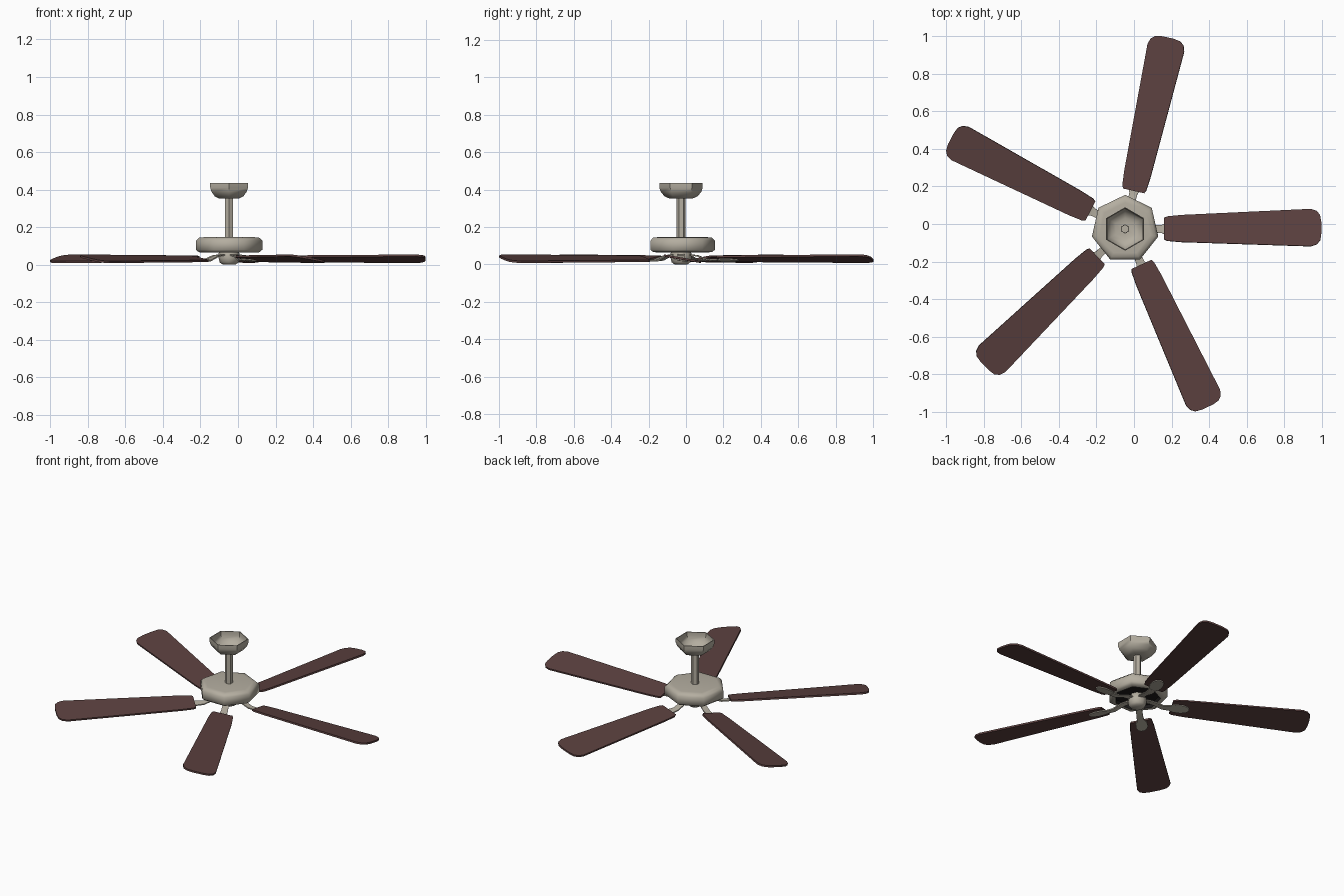
import bpy, bmesh, math
from mathutils import Matrix, Vector

if "Cube" in bpy.data.objects:
    bpy.data.objects.remove(bpy.data.objects["Cube"])

CX, CY = -0.0475, -0.0265          # fan axis
ANGLES = [0.4, 77.3, 152.6, 224.3, 294.8]
PITCH = math.radians(-10)
BLADE_Z = 0.031


def material(name, rgb):
    m = bpy.data.materials.new(name)
    m.diffuse_color = (*rgb, 1)
    m.use_nodes = True
    m.node_tree.nodes["Principled BSDF"].inputs["Base Color"].default_value = m.diffuse_color
    return m


METAL = material("brushed_nickel", (0.46, 0.425, 0.355))
WOOD = material("dark_wood", (0.105, 0.052, 0.05))
DARK = material("dark_interior", (0.012, 0.011, 0.011))


def finish(name, bm, mat, smooth=None):
    bmesh.ops.recalc_face_normals(bm, faces=bm.faces)
    me = bpy.data.meshes.new(name)
    bm.to_mesh(me)
    bm.free()
    me.materials.append(mat)
    if smooth:
        me.polygons.foreach_set("use_smooth", [True] * len(me.polygons))
        me.set_sharp_from_angle(angle=math.radians(smooth))
    ob = bpy.data.objects.new(name, me)
    bpy.context.collection.objects.link(ob)
    return ob


def lathe(name, profile, sides, mat, smooth=56):
    """Turn an (r, z) profile around the fan axis; r = 0 closes to a point."""
    bm = bmesh.new()
    rings = []
    for r, z in profile:
        if r == 0:
            rings.append([bm.verts.new((CX, CY, z))] * sides)
            continue
        ring = []
        for i in range(sides):
            a = math.pi / 2 + 2 * math.pi * i / sides
            ring.append(bm.verts.new((CX + r * math.cos(a), CY + r * math.sin(a), z)))
        rings.append(ring)
    for lo, hi in zip(rings, rings[1:]):
        for i in range(sides):
            j = (i + 1) % sides
            quad = list(dict.fromkeys((lo[i], lo[j], hi[j], hi[i])))
            bm.faces.new(quad)
    return finish(name, bm, mat, smooth)


def slab(bm, outline, thick, z, matrix):
    """Extruded flat outline, centred on local z, moved by matrix."""
    verts = [bm.verts.new((x, y, z - thick / 2)) for x, y in outline]
    face = bm.faces.new(verts)
    ext = bmesh.ops.extrude_face_region(bm, geom=[face])
    top = [v for v in ext["geom"] if isinstance(v, bmesh.types.BMVert)]
    bmesh.ops.translate(bm, verts=top, vec=(0, 0, thick))
    bmesh.ops.transform(bm, matrix=matrix, verts=verts + top)


def mirrored(half):
    return half + [(x, -y) for x, y in reversed(half)]


# ceiling canopy: open bowl with a thin wall
lathe("canopy", [(0.024, 0.352), (0.06, 0.352), (0.088, 0.364), (0.108, 0.388),
                 (0.116, 0.41), (0.116, 0.436), (0.111, 0.436), (0.111, 0.411),
                 (0.103, 0.39), (0.085, 0.368), (0.058, 0.357), (0.024, 0.357)],
      6, METAL)
# hanging rod with dark bore
lathe("down_rod", [(0.024, 0.14), (0.024, 0.358)], 6, METAL)
lathe("rod_bore", [(0.021, 0.147), (0.021, 0.358), (0.024, 0.358)], 6, DARK)
# motor housing and its dark underside recess
lathe("motor_housing", [(0.14, 0.065), (0.165, 0.066), (0.1815, 0.079), (0.1815, 0.128),
                        (0.165, 0.143), (0.14, 0.146), (0, 0.146)], 7, METAL)
lathe("motor_recess", [(0.14, 0.065), (0.135, 0.085), (0, 0.085)], 7, DARK)
# lower hub
lathe("lower_hub", [(0, 0.0), (0.035, 0.001), (0.05, 0.012), (0.056, 0.035),
                    (0.056, 0.06), (0.04, 0.085)], 8, METAL)

BLADE = mirrored([(0.208, 0.058), (0.225, 0.066), (0.30, 0.073), (0.94, 0.099),
                  (0.99, 0.101), (1.022, 0.09), (1.04, 0.068), (1.046, 0.03)])
PAD = mirrored([(0.19, 0.02), (0.225, 0.034), (0.27, 0.036), (0.30, 0.026), (0.315, 0.01)])

for n, deg in enumerate(ANGLES, 1):
    place = Matrix.Translation((CX, CY, BLADE_Z)) @ Matrix.Rotation(math.radians(deg), 4, 'Z')
    tilted = place @ Matrix.Rotation(PITCH, 4, 'X')

    # blade
    bm = bmesh.new()
    slab(bm, BLADE, 0.011, 0, tilted)
    finish(f"blade_{n}", bm, WOOD)

    # blade bracket: mounting pad and bent arm running to the hub
    bm = bmesh.new()
    slab(bm, PAD, 0.006, -0.0085, tilted)
    path = [(0.04, 0.022, 0.018, 0), (0.09, 0.016, 0.018, 0),
            (0.155, -0.008, 0.02, PITCH / 2), (0.20, -0.0085, 0.022, PITCH)]
    prev = None
    for x, z, w, tilt in path:
        ring = []
        for y, dz in ((-w, -0.004), (w, -0.004), (w, 0.003), (-w, 0.003)):
            p = Matrix.Rotation(tilt, 3, 'X') @ Vector((x, y, z + dz))
            ring.append(bm.verts.new(place @ p))
        if prev:
            for i in range(4):
                j = (i + 1) % 4
                bm.faces.new((prev[i], prev[j], ring[j], ring[i]))
        else:
            bm.faces.new(ring)
        prev = ring
    bm.faces.new(prev)
    finish(f"blade_bracket_{n}", bm, METAL, 35)
